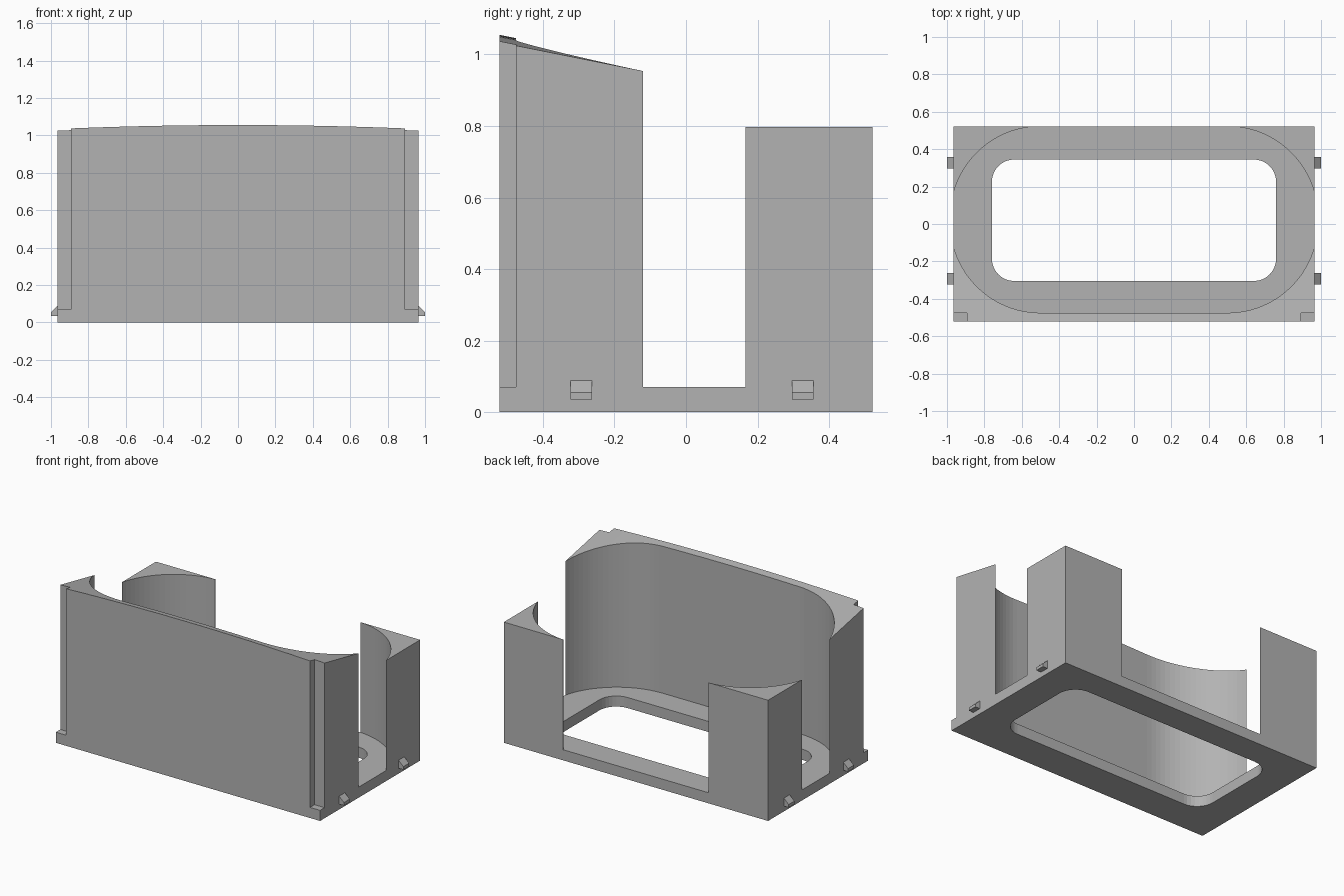
import bpy, bmesh
from math import sin, cos, pi, sqrt, asin

if "Cube" in bpy.data.objects:
    bpy.data.objects.remove(bpy.data.objects["Cube"])

W, D = 0.965, 0.522           # half width and half depth of the body
FLOOR = 0.07                  # thickness of the base plate
POST_TOP = 0.797
R, CX = 0.482, 0.5            # cavity corner radius and its centre in x
FRONT_IN = -0.475             # inner face of the front wall
NOTCH = 0.892                 # where the corner notches start

grey = bpy.data.materials.new("Plain grey")
grey.use_nodes = True
grey.diffuse_color = (0.45, 0.45, 0.45, 1)
grey.node_tree.nodes["Principled BSDF"].inputs["Base Color"].default_value = (0.45, 0.45, 0.45, 1)


def finish(name, bm):
    bmesh.ops.remove_doubles(bm, verts=bm.verts, dist=1e-5)
    bmesh.ops.dissolve_degenerate(bm, dist=1e-5, edges=bm.edges)
    bmesh.ops.recalc_face_normals(bm, faces=bm.faces)
    mesh = bpy.data.meshes.new(name)
    bm.to_mesh(mesh)
    bm.free()
    mesh.materials.append(grey)
    obj = bpy.data.objects.new(name, mesh)
    bpy.context.collection.objects.link(obj)
    return obj


def loft(name, sections):
    """Join a row of equal closed cross-sections and cap both ends."""
    bm = bmesh.new()
    rings = [[bm.verts.new(p) for p in s] for s in sections]
    n = len(rings[0])
    for a, b in zip(rings, rings[1:]):
        for i in range(n):
            j = (i + 1) % n
            bm.faces.new((a[i], a[j], b[j], b[i]))
    bm.faces.new(rings[0])
    bm.faces.new(rings[-1])
    return finish(name, bm)


def corner_drop(x):
    """How far the cavity outline curves away from its straight side."""
    t = max(abs(x) - CX, 0)
    return R - sqrt(R * R - t * t)


# Sample positions around one cavity corner, evenly spaced by angle
sweep = asin((W - CX) / R)
arc_x = [CX + R * sin(sweep * i / 20) for i in range(21)]


# Base plate with a rounded rectangular opening
def loop(bm, pts):
    vs = [bm.verts.new((x, y, 0)) for x, y in pts]
    return [bm.edges.new((vs[i], vs[(i + 1) % len(vs)])) for i in range(len(vs))]


hole_x, hole_y, hole_mid, hole_r = 0.76, 0.325, 0.02, 0.12
hole = []
for k, (sx, sy) in enumerate([(1, 1), (-1, 1), (-1, -1), (1, -1)]):
    for i in range(9):
        a = (k + i / 8) * pi / 2
        hole.append((sx * (hole_x - hole_r) + hole_r * cos(a),
                     hole_mid + sy * (hole_y - hole_r) + hole_r * sin(a)))
bm = bmesh.new()
edges = loop(bm, [(-W, -D), (W, -D), (W, D), (-W, D)]) + loop(bm, hole)
bmesh.ops.triangle_fill(bm, edges=edges, use_beauty=True)
grown = bmesh.ops.extrude_face_region(bm, geom=bm.faces[:])
for v in grown["geom"]:
    if isinstance(v, bmesh.types.BMVert):
        v.co.z = FLOOR
finish("base_plate", bm)


# Front wall: crowned sloping top, concave ends and notched front corners
def wall_section(x, front):
    def top(y):
        return 1.055 - 0.2 * (y + D) - 0.0225 * x * x
    back = FRONT_IN + corner_drop(x)
    return [(x, front, FLOOR), (x, front, top(front)),
            (x, back, top(back)), (x, back, FLOOR)]


flat_x = [0.1 * i for i in range(5)]
half = [(x, -D) for x in flat_x + arc_x if x < NOTCH]
half += [(NOTCH, -D), (NOTCH, FRONT_IN)]
half += [(x, FRONT_IN) for x in arc_x if x > NOTCH]
stations = [(-x, f) for x, f in reversed(half[1:])] + half
loft("front_wall", [wall_section(x, f) for x, f in stations])

# Rear corner posts with concave inner faces, and wedge clips on each side
for side, s in (("left", 1), ("right", -1)):
    rows = []
    for x in arc_x[1:]:
        y = D - corner_drop(x)
        rows.append([(s * x, D, FLOOR), (s * x, D, POST_TOP),
                     (s * x, y, POST_TOP), (s * x, y, FLOOR)])
    loft(side + "_rear_post", rows)
    for place, y in (("front", -0.293), ("rear", 0.327)):
        profile = [(W, 0.035), (1, 0.035), (1, 0.055), (W, 0.088)]
        loft(f"{side}_{place}_clip",
             [[(s * x, y + dy, z) for x, z in profile] for dy in (-0.03, 0.03)])
